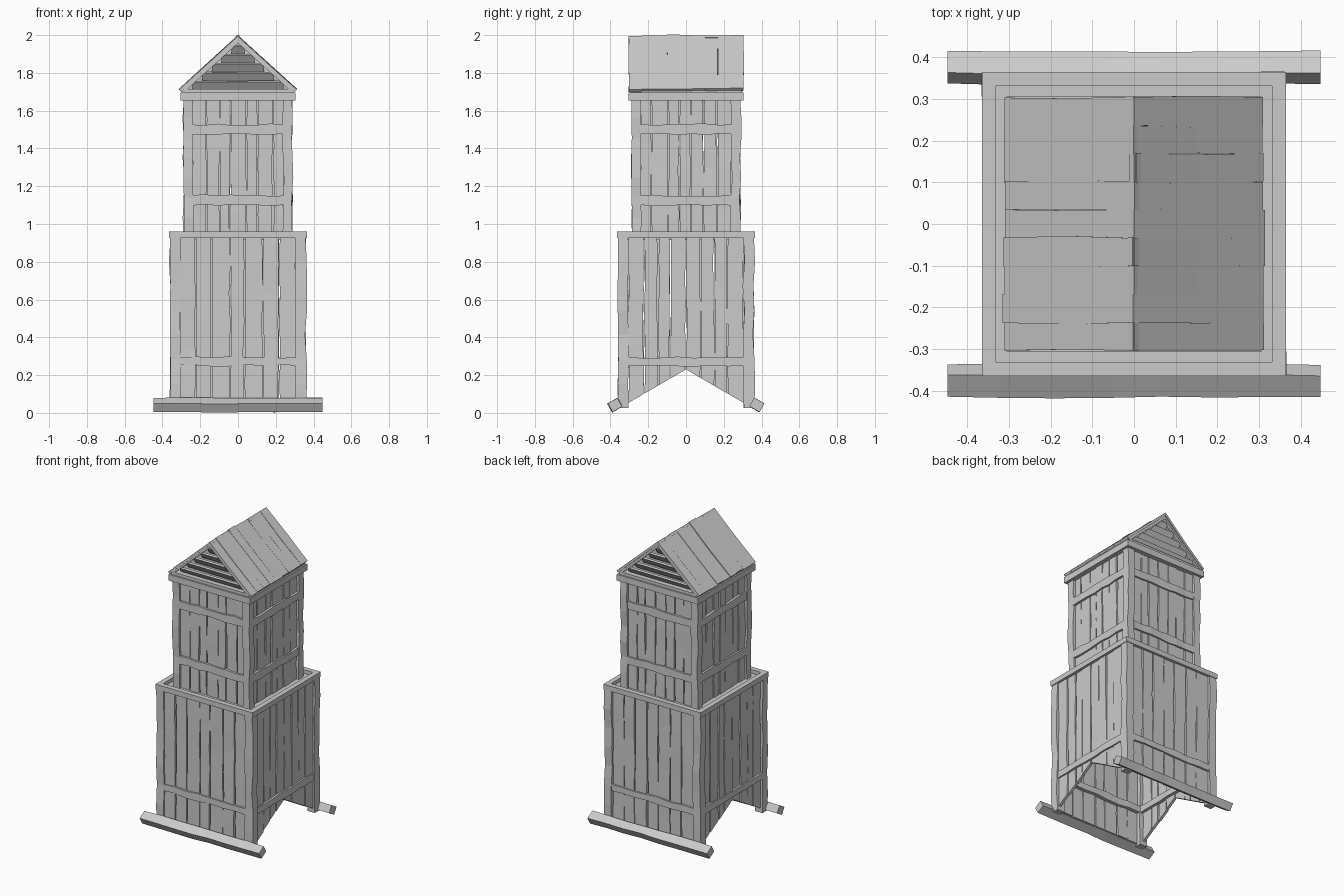
import bpy, bmesh, random
from math import pi, radians
from mathutils import Matrix, Vector

if "Cube" in bpy.data.objects:
    bpy.data.objects.remove(bpy.data.objects["Cube"])

random.seed(7)
R = random.uniform


def finish(bm, name):
    bmesh.ops.recalc_face_normals(bm, faces=bm.faces)
    me = bpy.data.meshes.new(name)
    bm.to_mesh(me)
    bm.free()
    ob = bpy.data.objects.new(name, me)
    bpy.context.collection.objects.link(ob)
    return ob


def board(bm, f, u0, u1, d0, d1, lo, hi, rows=5, jit=0.005, end=0.0):
    """Rough sawn board; lo is a function of u, f maps (u, depth, v) to space."""
    rings = []
    e0, e1 = R(-end, end), R(-end, end)
    for i in range(rows + 1):
        t = i / rows
        k = jit if 0 < i < rows else jit * 0.5
        a, b, dj = u0 + R(-k, k), u1 + R(-k, k), R(-k, k) * 0.4
        ring = []
        for u, d in ((a, d0), (b, d0), (b, d1), (a, d1)):
            base = lo(u) + e0
            v = base + (hi + e1 - base) * t
            ring.append(bm.verts.new(f(u, d + dj, v)))
        rings.append(ring)
    for r0, r1 in zip(rings, rings[1:]):
        for j in range(4):
            n = (j + 1) % 4
            bm.faces.new((r0[j], r0[n], r1[n], r1[j]))
    bm.faces.new(rings[0])
    bm.faces.new(rings[-1])


def box(bm, cx, cy, cz, sx, sy, sz, rot=Matrix()):
    m = Matrix.Translation((cx, cy, cz)) @ rot @ Matrix.Diagonal((sx, sy, sz, 1))
    bmesh.ops.create_cube(bm, size=1, matrix=m)


def wall_map(k, r):
    rot = Matrix.Rotation(k * pi / 2, 4, 'Z')
    return lambda u, d, v: rot @ Vector((u, -r + d, v))


def rail_map(k, r):
    rot = Matrix.Rotation(k * pi / 2, 4, 'Z')
    return lambda u, d, v: rot @ Vector((v, -r + d, u))


def plank_wall(name, r, half, lo_front, lo_side, hi, counts):
    bm = bmesh.new()
    for k in range(4):
        n = counts[k % 2]
        edges = [-half + 2 * half * i / n for i in range(n + 1)]
        edges = [e if i in (0, n) or (k % 2 and i == n // 2) else e + R(-.012, .012)
                 for i, e in enumerate(edges)]
        for a, b in zip(edges, edges[1:]):
            d = R(0, 0.007)
            board(bm, wall_map(k, r), a + .003, b - .003, d, d + .018,
                  lo_side if k % 2 else lo_front, hi, 6, 0.004)
    finish(bm, name)


def rails(name, r, half, thick, heights):
    bm = bmesh.new()
    for k in range(4):
        for z0, z1 in heights:
            board(bm, rail_map(k, r), z0, z1, 0, thick, lambda u: -half, half, 7, 0.005)
    finish(bm, name)


def posts(name, outer, width, z0, z1):
    bm = bmesh.new()
    for k in range(4):
        board(bm, wall_map(k, outer), outer - width, outer, 0, width,
              lambda u: z0, z1, 7, 0.006)
    finish(bm, name)


def ring(name, outer, width, z0, z1):
    bm = bmesh.new()
    c, h = (z0 + z1) / 2, z1 - z0
    for s in (-1, 1):
        box(bm, 0, s * (outer - width / 2), c, 2 * outer, width, h)
        box(bm, s * (outer - width / 2), 0, c, width, 2 * (outer - width), h)
    finish(bm, name)


# Lower body: planks with a V-shaped cut on the sides so it straddles a ridge
plank_wall("lower_planks", 0.350, 0.308, lambda u: 0.04,
           lambda u: 0.23 - 0.58 * abs(u), 0.93, (7, 8))
posts("lower_posts", 0.360, 0.055, 0.025, 0.93)
rails("lower_rails", 0.358, 0.312, 0.05, [(0.25, 0.295)])
ring("lower_rim", 0.364, 0.034, 0.925, 0.96)
bm = bmesh.new()
box(bm, 0, 0, 0.925, 0.665, 0.665, 0.02)
finish(bm, "deck")

# Tilted skids along the front and back
for s, name in ((-1, "front_skid"), (1, "back_skid")):
    bm = bmesh.new()
    rot = Matrix.Rotation(radians(-30 * s), 4, 'X')
    f = lambda u, d, v: Vector((0, s * 0.375, 0.042)) + rot @ Vector((v, u, d))
    board(bm, f, -0.03, 0.03, -0.026, 0.026, lambda u: -0.447, 0.447, 7, 0.004)
    finish(bm, name)

# Upper body
plank_wall("upper_planks", 0.278, 0.242, lambda u: 0.93, lambda u: 0.93, 1.665, (7, 7))
posts("upper_posts", 0.288, 0.05, 0.93, 1.665)
rails("upper_rails", 0.287, 0.242, 0.03, [(1.10, 1.152), (1.475, 1.527)])

# Cornice under the roof
bm = bmesh.new()
box(bm, 0, 0, 1.675, 0.61, 0.61, 0.042)
box(bm, 0, 0, 1.702, 0.59, 0.59, 0.026)
finish(bm, "cornice")

# Roof boards running down each slope
half, rise = 0.312, 0.283
L = (half ** 2 + rise ** 2) ** 0.5
nx, nz = rise / L, half / L


def slope_map(s):
    return lambda u, d, v: Vector((s * (half * (1 - v) - nx * d), u,
                                   2.0 - rise * (1 - v) - nz * d))


for s, name in ((-1, "left_roof"), (1, "right_roof")):
    bm = bmesh.new()
    n = 9
    ys = [-0.303 + 0.606 * i / n for i in range(n + 1)]
    for a, b in zip(ys, ys[1:]):
        d = R(0, 0.005)
        board(bm, slope_map(s), a - .001, b + .001, d, d + 0.016,
              lambda u: 0.0, 0.998, 2, 0.004, 0.012)
    finish(bm, name)

# Gable trim and louvre slats on both ends
bm = bmesh.new()
for s in (-1, 1):
    for y in (-0.285, 0.285):
        board(bm, slope_map(s), y - .013, y + .013, 0.012, 0.032,
              lambda u: 0.03, 0.985, 1, 0)
finish(bm, "gable_trim")

bm = bmesh.new()
for e in (-1, 1):
    for i in range(5):
        z = 1.722 + 0.047 * i
        w = max(0.02, (1.975 - z - 0.02) * half / rise)
        tilt = Matrix.Rotation(radians(-e * 35), 4, 'X') @ Matrix.Rotation(
            R(-.015, .015), 4, 'Y')
        box(bm, 0, e * 0.268, z + 0.012, 2 * w - 0.03, 0.012, 0.05, tilt)
finish(bm, "louvre_slats")

# Dark backing behind the slats
bm = bmesh.new()
for y in (-0.235, 0.235):
    bm.faces.new([bm.verts.new(p) for p in
                  ((-0.27, y, 1.71), (0.27, y, 1.71), (0, y, 1.965))])
finish(bm, "gable_backing")
